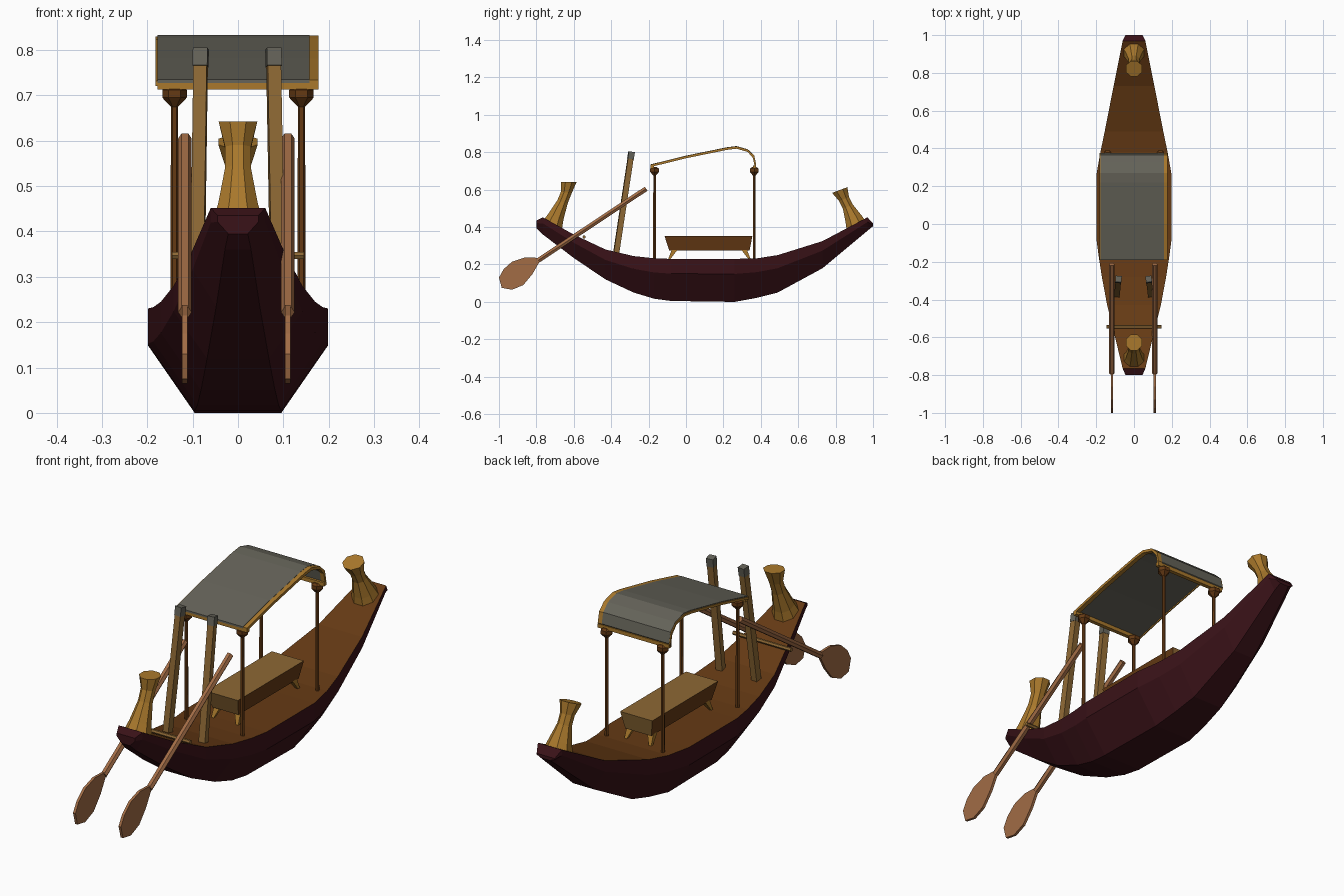
import bpy, bmesh, math
from mathutils import Vector

if "Cube" in bpy.data.objects:
    bpy.data.objects.remove(bpy.data.objects["Cube"])


def mat(name, r, g, b):
    m = bpy.data.materials.new(name)
    m.diffuse_color = (r, g, b, 1)
    m.use_nodes = True
    m.node_tree.nodes["Principled BSDF"].inputs["Base Color"].default_value = m.diffuse_color
    return m


HULL = mat("dark red hull", 0.042, 0.006, 0.009)
DECK = mat("brown deck", 0.13, 0.042, 0.007)
GOLD = mat("gold", 0.40, 0.19, 0.025)
TAN = mat("tan wood", 0.27, 0.14, 0.035)
GREY = mat("grey cloth", 0.13, 0.125, 0.10)
OAR = mat("copper wood", 0.36, 0.15, 0.06)


def finish(name, bm, *mats, rule=None):
    bmesh.ops.recalc_face_normals(bm, faces=bm.faces)
    bm.normal_update()
    if rule:
        for f in bm.faces:
            f.material_index = rule(f)
    me = bpy.data.meshes.new(name)
    bm.to_mesh(me)
    bm.free()
    for m in mats:
        me.materials.append(m)
    ob = bpy.data.objects.new(name, me)
    bpy.context.collection.objects.link(ob)
    return ob


def loft(name, rings, *mats, rule=None):
    """Skin a list of closed rings and cap both ends."""
    bm = bmesh.new()
    vs = [[bm.verts.new(p) for p in r] for r in rings]
    n = len(rings[0])
    for a, b in zip(vs, vs[1:]):
        for i in range(n):
            j = (i + 1) % n
            bm.faces.new((a[i], a[j], b[j], b[i]))
    bm.faces.new(vs[0])
    bm.faces.new(vs[-1])
    return finish(name, bm, *mats, rule=rule)


def ring(x, y, z, r, tilt, n, turn=0.0):
    """Regular polygon, tilted about x."""
    out = []
    for i in range(n):
        a = 2 * math.pi * (i + turn) / n
        u, v = r * math.cos(a), r * math.sin(a)
        out.append((x + u, y + v * math.cos(tilt), z + v * math.sin(tilt)))
    return out


def rod(name, a, b, r, n, m, turn=0.0):
    """Straight bar of n sides between two points."""
    a, b = Vector(a), Vector(b)
    q = (b - a).to_track_quat('Z', 'Y')
    base = [q @ Vector(p) for p in ring(0, 0, 0, r, 0, n, turn)]
    return loft(name, [[a + p for p in base], [b + p for p in base]], m)


# hull: y, keel height, rim height, half width
stations = [(-0.80, 0.395, 0.435, 0.045), (-0.765, 0.36, 0.452, 0.06),
            (-0.60, 0.235, 0.36, 0.10), (-0.43, 0.12, 0.28, 0.142),
            (-0.28, 0.05, 0.245, 0.17), (-0.17, 0.017, 0.233, 0.187),
            (-0.08, 0.005, 0.23, 0.199), (0.26, 0.0, 0.23, 0.199),
            (0.38, 0.022, 0.233, 0.178), (0.49, 0.05, 0.25, 0.155),
            (0.73, 0.18, 0.325, 0.108), (0.97, 0.38, 0.452, 0.06),
            (1.0, 0.405, 0.42, 0.045)]
rings = []
for y, zk, zr, w in stations:
    zm = zk + 0.65 * (zr - zk)
    rings.append([(-w, y, zr), (-w, y, zm), (-0.48 * w, y, zk),
                  (0.48 * w, y, zk), (w, y, zm), (w, y, zr)])


def deck_rule(f):
    c = f.calc_center_median()
    return int(f.normal.z > 0.5 and -0.765 < c.y < 0.97)


loft("hull", rings, HULL, DECK, rule=deck_rule)

# flared end ornaments: y, z, radius, tilt
loft("bow_ornament", [ring(0, y, z, r, t, 8, 0.5) for y, z, r, t in
     [(-0.715, 0.405, 0.062, -0.5), (-0.695, 0.455, 0.047, -0.45),
      (-0.66, 0.535, 0.031, -0.4), (-0.64, 0.585, 0.031, -0.2),
      (-0.627, 0.642, 0.046, 0.0)]], GOLD)
loft("stern_ornament", [ring(0, y, z, r, t, 8, 0.5) for y, z, r, t in
     [(0.91, 0.405, 0.062, 0.5), (0.895, 0.445, 0.05, 0.45),
      (0.865, 0.51, 0.031, 0.4), (0.845, 0.55, 0.031, 0.4),
      (0.822, 0.598, 0.047, 0.36)]], GOLD)

# canopy posts with flared capitals
for x in (-0.14, 0.14):
    for y in (-0.168, 0.365):
        loft("canopy_post", [ring(x, y, z, r, 0, 6) for z, r in
             [(0.225, 0.009), (0.675, 0.008), (0.695, 0.027),
              (0.712, 0.027), (0.72, 0.015)]], DECK)

# canopy roof, swept across x from a bent profile
path = [(-0.19, 0.735), (0.0, 0.782), (0.22, 0.827), (0.27, 0.833),
        (0.33, 0.816), (0.365, 0.783), (0.375, 0.735)]


def sheet(name, x0, x1, top, low, m):
    upper = [(y, z + top) for y, z in path]
    lower = [(y - (0.007 if z < 0.79 and y > 0.3 else 0), z + low)
             for y, z in path]
    prof = upper + lower[::-1]
    loft(name, [[(x, y, z) for y, z in prof] for x in (x0, x1)], m)


sheet("canopy_cloth", -0.178, 0.158, 0.0, -0.008, GREY)
sheet("canopy_right_rail", 0.158, 0.178, -0.001, -0.014, GOLD)
sheet("canopy_left_rail", -0.182, -0.178, -0.003, -0.014, GOLD)


def box(name, x0, x1, y0, y1, z0, z1, m):
    loft(name, [[(x0, y0, z), (x1, y0, z), (x1, y1, z), (x0, y1, z)]
                for z in (z0, z1)], m)


# cross beams under the roof ends
for y in (-0.18, 0.366):
    box("canopy_beam", -0.178, 0.178, y - 0.009, y + 0.009, 0.713, 0.73, GOLD)

# bench with inward sloping sides and splayed legs
loft("bench", [[(-w, a, z), (w, a, z), (w, b, z), (-w, b, z)]
               for w, a, b, z in [(0.065, -0.09, 0.34, 0.275),
                                  (0.08, -0.115, 0.355, 0.353)]],
     TAN, DECK, rule=lambda f: int(abs(f.normal.x) > 0.7))
for sx in (-1, 1):
    for y, dy in ((-0.06, -0.03), (0.31, 0.03)):
        loft("bench_leg", [ring(sx * 0.062, y + dy, 0.228, 0.008, 0, 4, 0.5),
                           ring(sx * 0.05, y, 0.28, 0.022, 0, 4, 0.5)], GOLD)

# slanted steering posts with grey caps
for x0, x1 in ((-0.09, -0.082), (0.088, 0.078)):
    a, b = Vector((x0, -0.375, 0.25)), Vector((x1, -0.291, 0.803))
    c = a.lerp(b, 0.93)
    rod("steering_post", a, c, 0.021, 4, TAN, 0.5)
    rod("steering_post_cap", c, b, 0.023, 4, GREY, 0.5)

# cross bar that carries the oars
rod("oar_bar", (-0.145, -0.545, 0.347), (0.145, -0.545, 0.347), 0.009, 6, TAN)

# steering oars: shaft and thin blade
blade = [(-0.775, 0.235), (-0.86, 0.238), (-0.93, 0.215), (-0.975, 0.175),
         (-1.0, 0.13), (-0.985, 0.075), (-0.93, 0.065), (-0.87, 0.09),
         (-0.82, 0.15), (-0.785, 0.212)]
for x in (-0.117, 0.11):
    rod("oar_shaft", (x, -0.213, 0.605), (x, -0.79, 0.222), 0.015, 6, OAR)
    loft("oar_blade", [[(x + d, y, z) for y, z in blade]
                       for d in (-0.006, 0.006)], OAR)
